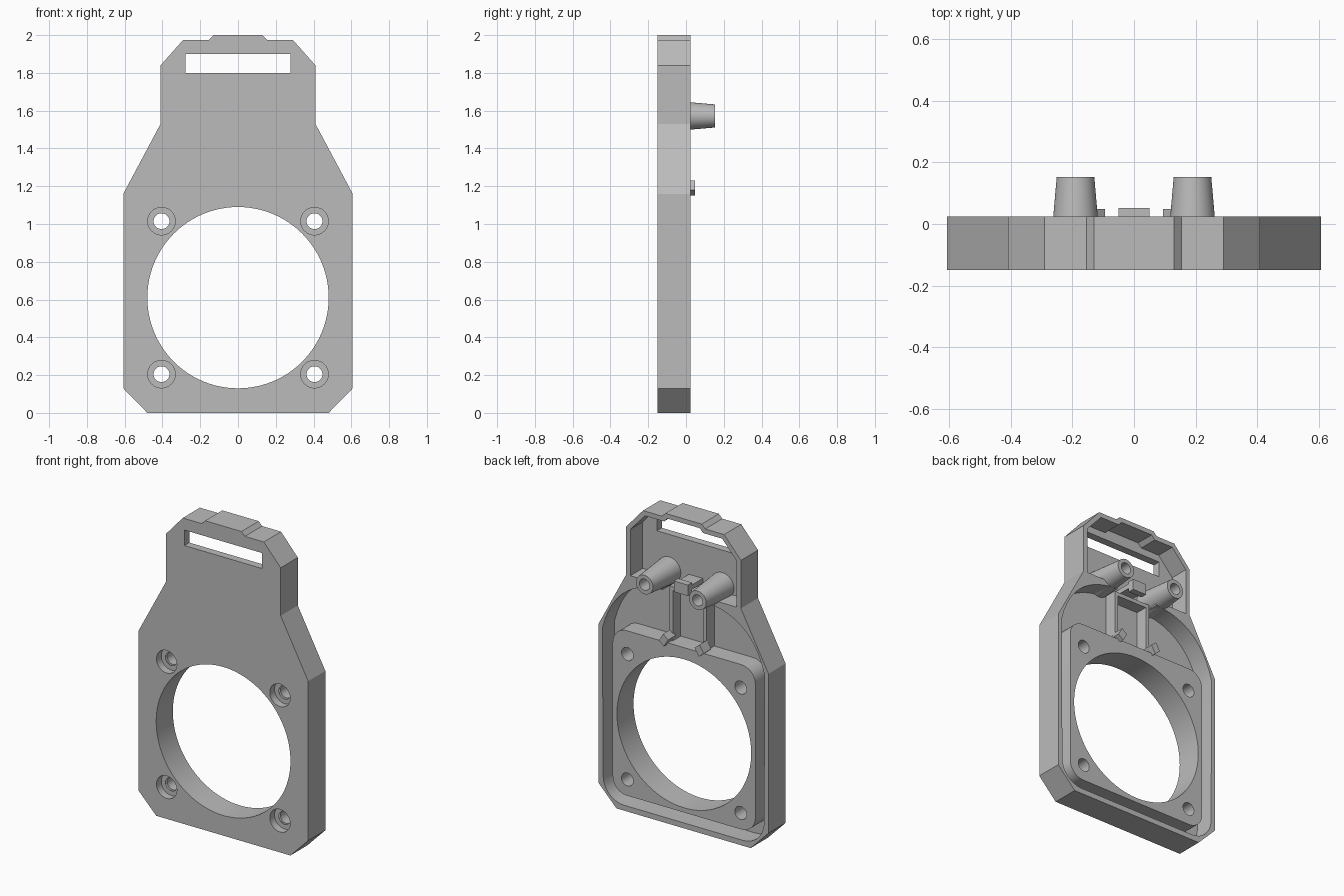
import bpy
import bmesh
import math

if "Cube" in bpy.data.objects:
    bpy.data.objects.remove(bpy.data.objects["Cube"])

grey = bpy.data.materials.new("plain_grey")
grey.use_nodes = True
COLOUR = (0.5, 0.5, 0.5, 1)
grey.diffuse_color = COLOUR
grey.node_tree.nodes["Principled BSDF"].inputs["Base Color"].default_value = COLOUR

FRONT, FLOOR, BACK = -0.15, -0.10, 0.025


def arc(cx, cz, r, start, end, n):
    step = (end - start) / n
    return [(cx + r * math.cos(math.radians(start + i * step)),
             cz + r * math.sin(math.radians(start + i * step))) for i in range(n + 1)]


def circle(cx, cz, r, n=48):
    return arc(cx, cz, r, 0, 360, n)[:-1]


def box(x0, x1, z0, z1):
    return [(x0, z0), (x1, z0), (x1, z1), (x0, z1)]


def mirrored(right):
    return right + [(-x, z) for x, z in reversed(right)]


def loft(name, near, far, y0, y1):
    """Solid between two matching x-z outlines at depths y0 and y1."""
    bm = bmesh.new()
    a = [bm.verts.new((x, y0, z)) for x, z in near]
    b = [bm.verts.new((x, y1, z)) for x, z in far]
    bm.faces.new(a)
    bm.faces.new(b[::-1])
    for i in range(len(a)):
        j = (i + 1) % len(a)
        bm.faces.new((a[j], a[i], b[i], b[j]))
    bmesh.ops.recalc_face_normals(bm, faces=bm.faces)
    mesh = bpy.data.meshes.new(name)
    bm.to_mesh(mesh)
    bm.free()
    mesh.materials.append(grey)
    obj = bpy.data.objects.new(name, mesh)
    bpy.context.collection.objects.link(obj)
    return obj


def prism(name, outline, y0, y1):
    return loft(name, outline, outline, y0, y1)


def cut(obj, outline, y0, y1):
    cutter = prism("cutter", outline, y0, y1)
    cutter.hide_render = True
    mod = obj.modifiers.new("cut", 'BOOLEAN')
    mod.operation = 'DIFFERENCE'
    mod.solver = 'EXACT'
    mod.object = cutter
    bpy.context.view_layer.update()
    evaluated = obj.evaluated_get(bpy.context.evaluated_depsgraph_get())
    result = bpy.data.meshes.new_from_object(evaluated)
    obj.modifiers.clear()
    obj.data = result
    bpy.data.objects.remove(cutter)


# Outer body with chamfered foot, sloped shoulders and raised top tab
outline = [(0.48, 0), (0.607, 0.13), (0.607, 1.16), (0.41, 1.53), (0.41, 1.84),
           (0.29, 1.975), (0.155, 1.975), (0.13, 2.0)]
body = prism("body_shell", mirrored(outline), FRONT, BACK)

# Lower pocket with rounded foot and arched shoulders
lower = arc(0.425, 0.185, 0.15, -90, 0, 8)
p0, p1, p2 = (0.58, 1.14), (0.50, 1.46), (0.2, 1.5)
for i in range(11):
    t = i / 10
    lower.append(tuple((1 - t) ** 2 * a + 2 * t * (1 - t) * b + t * t * c
                       for a, b, c in zip(p0, p1, p2)))
cut(body, mirrored(lower), FLOOR, BACK + 0.1)

# Upper pocket, joined to the lower one between the pegs
upper = [(0.15, 1.45), (0.15, 1.53), (0.38, 1.53), (0.38, 1.83),
         (0.275, 1.945), (0.14, 1.945), (0.115, 1.97)]
cut(body, mirrored(upper), FLOOR, BACK + 0.1)

# Strap slot
cut(body, box(-0.278, 0.278, 1.8, 1.9), FRONT - 0.1, FLOOR + 0.1)

# Mounting block behind the round opening
corner = 0.1
block_side = arc(0.41, 0.1 + corner, corner, -90, 0, 8) + arc(0.41, 1.165 - corner, corner, 0, 90, 8)
block = prism("mounting_block", mirrored(block_side), FLOOR, 0.02)

# Round opening and screw holes
for part in (body, block):
    cut(part, circle(0, 0.61, 0.48, 96), FRONT - 0.1, BACK + 0.1)
    for x in (-0.405, 0.405):
        for z in (0.205, 1.015):
            cut(part, circle(x, z, 0.042, 32), FRONT - 0.1, BACK + 0.1)
for x in (-0.405, 0.405):
    for z in (0.205, 1.015):
        cut(body, circle(x, z, 0.073, 32), FRONT - 0.1, FLOOR - 0.001)
        cut(block, circle(x, z, 0.073, 32), FLOOR - 0.1, FLOOR + 0.015)

for side, label in ((1, "left"), (-1, "right")):
    # Tapered hollow peg
    peg = loft(label + "_peg", circle(side * 0.19, 1.572, 0.084),
               circle(side * 0.19, 1.572, 0.061), FLOOR - 0.01, 0.153)
    cut(peg, circle(side * 0.19, 1.572, 0.036, 32), -0.05, 0.3)

    # Guide rail
    x = side * 0.12
    prism(label + "_rail", box(x - 0.012, x + 0.012, 1.15, 1.5), FLOOR - 0.01, -0.02)

    # Slanted clip on the block edge
    clip = [(0.13, 1.23), (0.095, 1.20), (0.125, 1.15), (0.16, 1.18)]
    prism(label + "_clip", [(side * a, b) for a, b in clip], -0.03, 0.048)

# Cross bar and catch between the pegs
prism("cross_bar", box(-0.132, 0.132, 1.49, 1.515), FLOOR - 0.01, -0.02)
prism("catch_stem", box(-0.05, 0.05, 1.55, 1.58), FLOOR - 0.01, 0.02)
prism("catch_head", box(-0.05, 0.05, 1.525, 1.595), 0.01, 0.052)

# Smooth the round walls, keep the edges crisp
bpy.ops.object.select_all(action='DESELECT')
for obj in bpy.context.collection.objects:
    if obj.type == 'MESH' and grey.name in obj.data.materials:
        obj.select_set(True)
        bpy.context.view_layer.objects.active = obj
bpy.ops.object.shade_smooth_by_angle(angle=math.radians(25))
